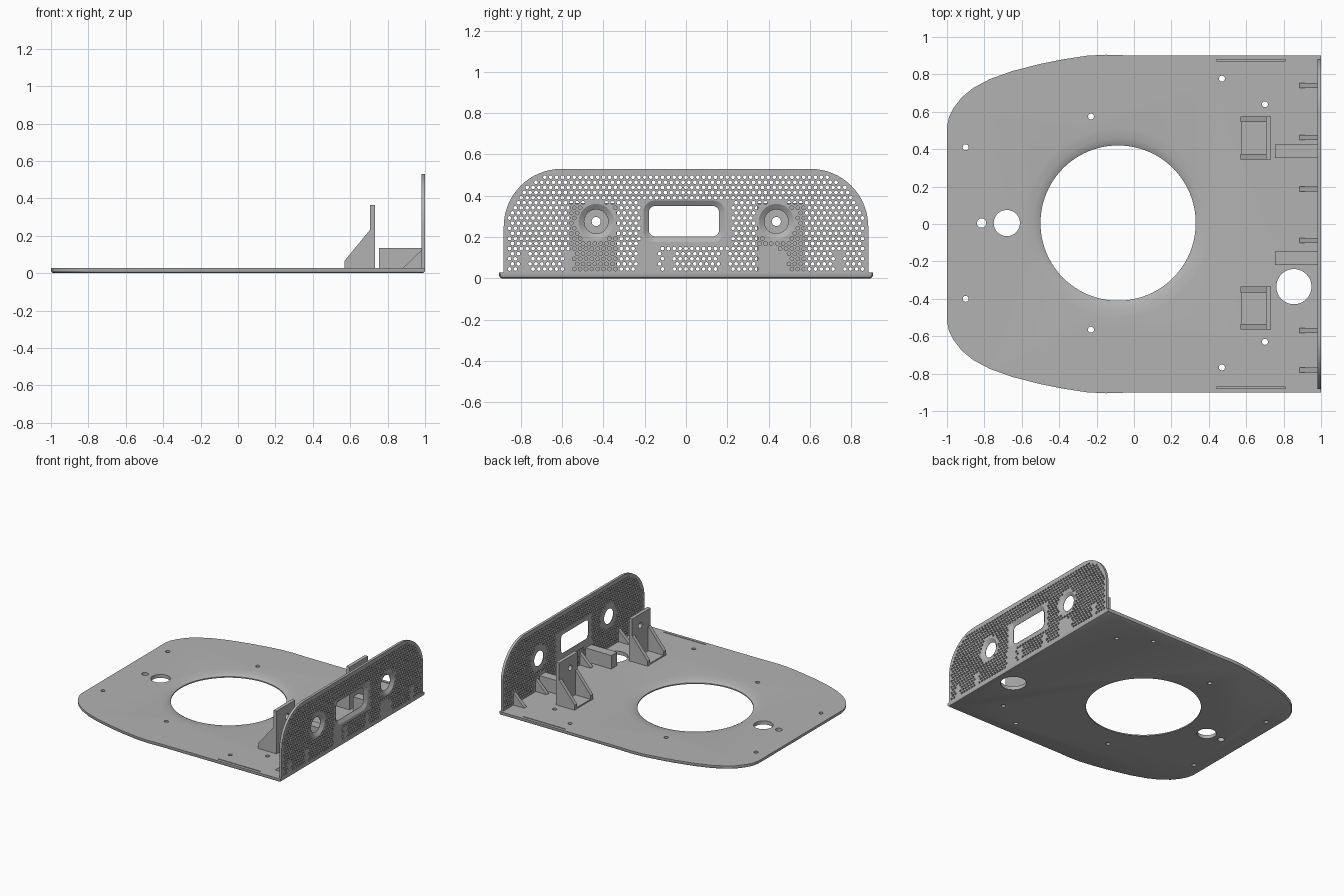
import bpy, bmesh, math

if "Cube" in bpy.data.objects:
    bpy.data.objects.remove(bpy.data.objects["Cube"])

grey = bpy.data.materials.new("plain_grey")
grey.use_nodes = True
colour = (0.45, 0.45, 0.45, 1)
grey.diffuse_color = colour
grey.node_tree.nodes["Principled BSDF"].inputs["Base Color"].default_value = colour

TOP = 0.028          # upper face of the base plate
MID = 0.005          # the fittings are mirrored about this y


def place(p, h, axis):
    """Put a 2D point at height h along an axis."""
    u, v = p
    return {"x": (h, u, v), "y": (u, h, v), "z": (u, v, h)}[axis]


def loft(bm, layers, axis):
    """Closed solid through (outline, height) layers."""
    rings = [[bm.verts.new(place(p, h, axis)) for p in o] for o, h in layers]
    n = len(rings[0])
    for a, b in zip(rings, rings[1:]):
        for i in range(n):
            j = (i + 1) % n
            bm.faces.new((a[i], a[j], b[j], b[i]))
    bm.faces.new(rings[0])
    bm.faces.new(rings[-1][::-1])


def circle(u, v, r, n=32):
    return [(u + r * math.cos(2 * math.pi * i / n),
             v + r * math.sin(2 * math.pi * i / n)) for i in range(n)]


def rectangle(u0, u1, v0, v1):
    return [(u0, v0), (u1, v0), (u1, v1), (u0, v1)]


def rounded(u0, u1, v0, v1, r, n=6):
    pts = []
    corners = [(u1 - r, v1 - r), (u0 + r, v1 - r), (u0 + r, v0 + r), (u1 - r, v0 + r)]
    for k, (cu, cv) in enumerate(corners):
        for i in range(n + 1):
            a = math.pi / 2 * (k + i / n)
            pts.append((cu + r * math.cos(a), cv + r * math.sin(a)))
    return pts


def finish(bm, name, smooth=False):
    bmesh.ops.recalc_face_normals(bm, faces=bm.faces[:])
    mesh = bpy.data.meshes.new(name)
    bm.to_mesh(mesh)
    bm.free()
    obj = bpy.data.objects.new(name, mesh)
    bpy.context.collection.objects.link(obj)
    mesh.materials.append(grey)
    if smooth:
        smooth_object(obj)
    return obj


def smooth_object(obj):
    bpy.ops.object.select_all(action="DESELECT")
    obj.select_set(True)
    bpy.context.view_layer.objects.active = obj
    bpy.ops.object.shade_smooth_by_angle(angle=math.radians(30))


def cut(obj, cutter_bm):
    """Subtract every solid in the cutter mesh, then drop the cutter."""
    cutter = finish(cutter_bm, "cutter")
    cutter.hide_render = True
    mod = obj.modifiers.new("openings", "BOOLEAN")
    mod.operation = "DIFFERENCE"
    mod.solver = "MANIFOLD"
    mod.object = cutter
    bpy.context.view_layer.objects.active = obj
    bpy.ops.object.modifier_apply(modifier=mod.name)
    bpy.data.objects.remove(cutter)
    smooth_object(obj)


# Base plate with rounded lower edge
side = [(1, .9), (-.05, .902), (-.15, .905), (-.25, .9), (-.38, .88), (-.5, .856),
        (-.65, .818), (-.77, .775), (-.86, .727), (-.92, .678), (-.965, .62),
        (-.99, .57), (-1, .52)]
outline = side + [(x, -y) for x, y in reversed(side)]


def shrink(k):
    return [(x * k, y * k) for x, y in outline]


bm = bmesh.new()
loft(bm, [(shrink(.986), 0), (shrink(.995), .004), (outline, .013), (outline, TOP)], "z")
base = finish(bm, "base_plate")

# Base openings: dished main hole, round holes, screw holes and thin grooves
bm = bmesh.new()
dish = [(.415, -.02), (.415, .009), (.43, .017), (.455, .023), (.49, .027), (.52, .03)]
loft(bm, [(circle(-.085, MID, r, 96), z) for r, z in dish], "z")
holes = [(-.68, 0, .07), (-.815, 0, .025), (.855, -.34, .094)]
for s in (-1, 1):
    holes += [(x, s * y, .016) for x, y in ((-.9, .405), (-.23, .57), (.47, .772), (.7, .635))]
    loft(bm, [(rectangle(.44, .81, s * .875 - .004, s * .875 + .004), z) for z in (.018, .05)], "z")
for x, y, r in holes:
    loft(bm, [(circle(x, y + MID, r, 48 if r > .05 else 20), z) for z in (-.02, .05)], "z")
cut(base, bm)

# Upright perforated panel with large upper corners
W, H, R = .883, .53, .28
panel = [(-W, .015), (W, .015)]
for cy, start in ((W - R, 0), (R - W, math.pi / 2)):
    for i in range(17):
        a = start + math.pi / 2 * i / 16
        panel.append((cy + R * math.cos(a), H - R + R * math.sin(a)))
bm = bmesh.new()
loft(bm, [(panel, .98), (panel, 1)], "x")
back = finish(bm, "perforated_panel")

RIBS = (.74, .462, .187, -.088, -.57, -.78)
BLOCKS = (.39, -.183)
PORTS = (.435 + MID / 2, -.435)
PORT_Z = .275


def open_area(y, z):
    """True where a small vent hole fits in the panel."""
    if abs(y) > W - .025 or z > H - .02:
        return False
    dy, dz = abs(y) - (W - R), z - (H - R)
    if dy > 0 and dz > 0 and math.hypot(dy, dz) > R - .022:
        return False
    if -.22 < y < .215 and .16 < z < .388:
        return False
    if any(math.hypot(y - p, z - PORT_Z) < .1 for p in PORTS):
        return False
    if any(abs(y - r) < .024 and z < .14 for r in RIBS):
        return False
    return not any(abs(y - b) < .047 and z < .147 for b in BLOCKS)


# Panel openings: bevelled window, two bevelled ports, staggered vent holes
bm = bmesh.new()
loft(bm, [(rounded(-.18 - g, .16 + g, .203 - g, .35 + g, .03 + g), x)
          for g, x in ((0, .95), (0, .982), (.03, 1.002))], "x")
for p in PORTS:
    loft(bm, [(circle(p, PORT_Z, r, 40), x)
              for r, x in ((.058, .95), (.058, .982), (.088, 1.002))], "x")
PITCH, ROW = .0285, .0247
for row in range(20):
    z = .045 + row * ROW
    for col in range(-32, 33):
        y = (col + .5 * (row % 2)) * PITCH
        if open_area(y, z):
            loft(bm, [(circle(y, z, .0092, 8), x) for x in (.95, 1.03)], "x")
cut(back, bm)

# Small triangular ribs and rectangular blocks behind the panel
for i, y in enumerate(RIBS):
    bm = bmesh.new()
    tri = [(.885, .02), (.985, .02), (.985, .127), (.885, TOP + .003)]
    loft(bm, [(tri, y - .014), (tri, y + .014)], "y")
    finish(bm, f"panel_rib_{i + 1}")
for i, y in enumerate(BLOCKS):
    bm = bmesh.new()
    box = rectangle(.755, .985, .02, .135)
    loft(bm, [(box, y - .036), (box, y + .036)], "y")
    finish(bm, f"support_block_{i + 1}")

# Bored mounting brackets with sloping cheeks
for name, s in (("left", 1), ("right", -1)):
    mid = MID + s * .455
    bm = bmesh.new()
    wall = rectangle(mid - .115, mid + .115, .02, .365)
    loft(bm, [(wall, .705), (wall, .733)], "x")
    plate = finish(bm, name + "_bracket_wall")
    bm = bmesh.new()
    bore = circle(PORTS[0 if s > 0 else 1], PORT_Z, .022, 24)
    loft(bm, [(bore, .65), (bore, .8)], "x")
    cut(plate, bm)
    cheek = [(.57, .02), (.71, .02), (.71, .237), (.57, .067)]
    for side_name, t in (("outer", s), ("inner", -s)):
        bm = bmesh.new()
        loft(bm, [(cheek, mid + t * .115), (cheek, mid + t * .085)], "y")
        finish(bm, f"{name}_bracket_{side_name}_cheek")
    bm = bmesh.new()
    floor = rectangle(.572, .71, mid - .1, mid + .1)
    loft(bm, [(floor, .02), (floor, .038)], "z")
    finish(bm, name + "_bracket_floor")
